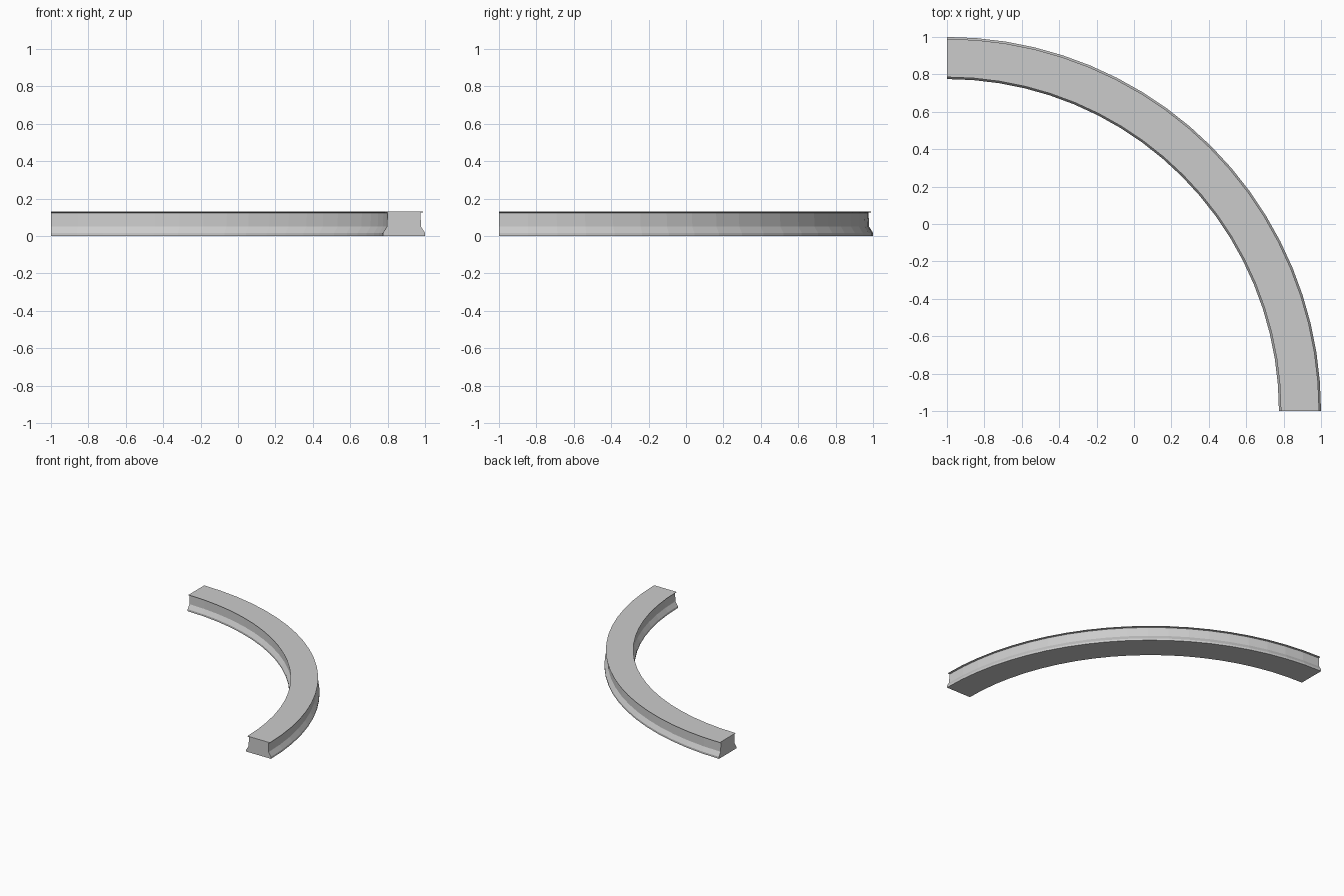
import bpy, bmesh, math

if "Cube" in bpy.data.objects:
    bpy.data.objects.remove(bpy.data.objects["Cube"])

# Cross-section as (radius, height), swept a quarter turn about (-1, -1)
MID = 1.8875
half = [(0.1125, 0.0), (0.1125, 0.016), (0.091, 0.05), (0.088, 0.124), (0.102, 0.127), (0.102, 0.13)]
profile = [(MID + w, z) for w, z in half] + [(MID - w, z) for w, z in reversed(half)]
SEGMENTS = 20

bm = bmesh.new()
rings = []
for i in range(SEGMENTS + 1):
    a = math.radians(90 * i / SEGMENTS)
    rings.append([bm.verts.new((-1 + r * math.cos(a), -1 + r * math.sin(a), z)) for r, z in profile])

# Swept skin
n = len(profile)
for r0, r1 in zip(rings, rings[1:]):
    for j in range(n):
        k = (j + 1) % n
        bm.faces.new((r0[j], r1[j], r1[k], r0[k]))

# End caps
bm.faces.new(rings[0])
bm.faces.new(rings[-1][::-1])
bmesh.ops.recalc_face_normals(bm, faces=bm.faces)

mesh = bpy.data.meshes.new("curved_track")
bm.to_mesh(mesh)
bm.free()
bpy.context.collection.objects.link(bpy.data.objects.new("curved_track", mesh))
